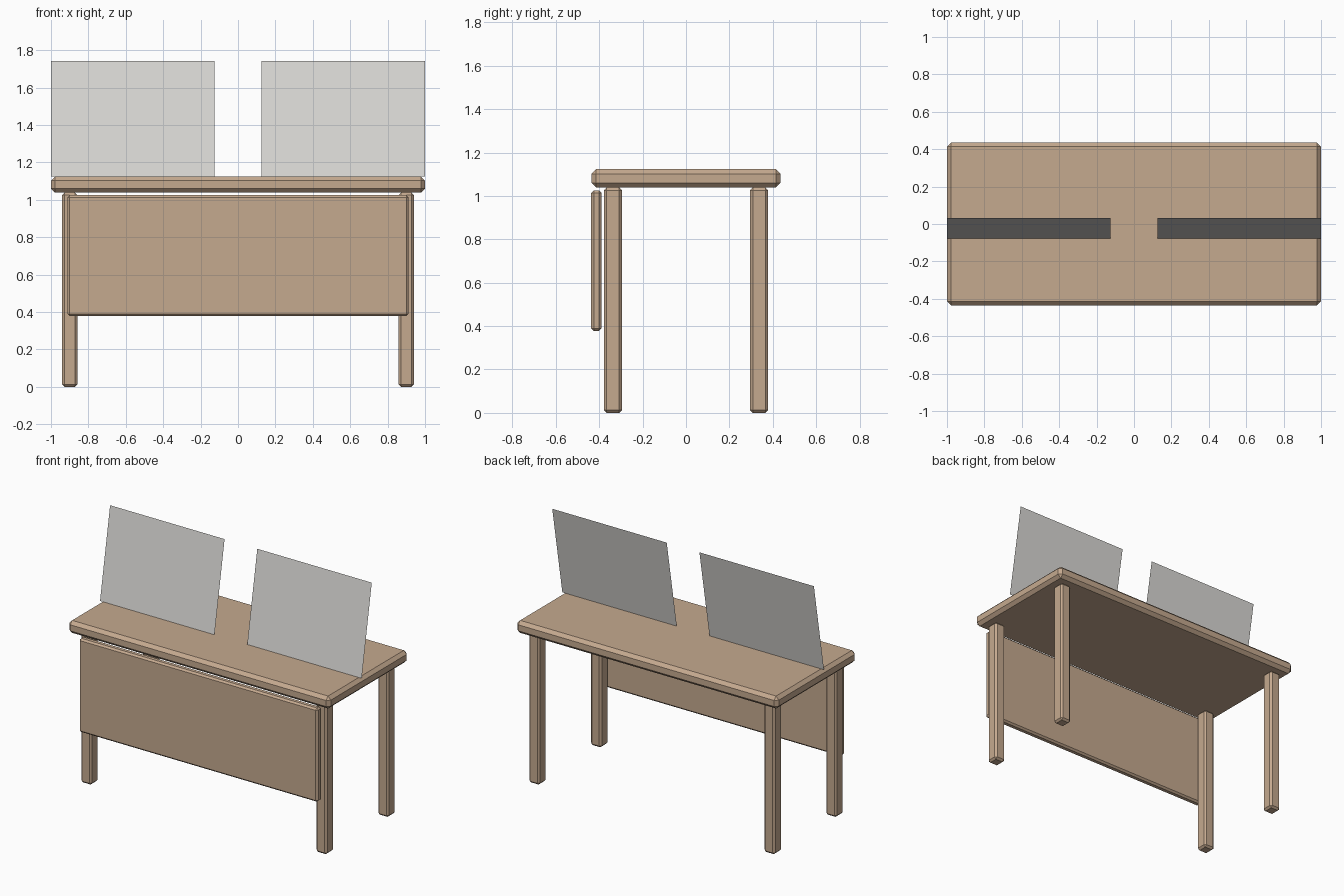
import bpy, bmesh

if "Cube" in bpy.data.objects:
    bpy.data.objects.remove(bpy.data.objects["Cube"])


def material(name, rgb):
    m = bpy.data.materials.new(name)
    m.diffuse_color = (*rgb, 1)
    m.use_nodes = True
    m.node_tree.nodes["Principled BSDF"].inputs["Base Color"].default_value = m.diffuse_color
    return m


wood = material("tan wood", (0.56, 0.40, 0.275))
grey = material("light grey", (0.70, 0.69, 0.665))


def add_object(name, bm, mat):
    mesh = bpy.data.meshes.new(name)
    bm.to_mesh(mesh)
    bm.free()
    mesh.materials.append(mat)
    obj = bpy.data.objects.new(name, mesh)
    bpy.context.collection.objects.link(obj)
    return obj


def chamfered_box(name, low, high, chamfer):
    """Box between two corners with flat chamfered edges."""
    bm = bmesh.new()
    bmesh.ops.create_cube(bm, size=1)
    for v in bm.verts:
        v.co = [(a + b) / 2 + c * (b - a) for a, b, c in zip(low, high, v.co)]
    bmesh.ops.bevel(bm, geom=bm.edges[:], offset=chamfer, segments=1,
                    profile=0.5, affect='EDGES')
    return add_object(name, bm, wood)


# Tabletop
chamfered_box("tabletop", (-1, -0.436, 1.038), (1, 0.436, 1.124), 0.022)

# Four legs
for sx, side in ((-1, "left"), (1, "right")):
    for sy, end in ((-1, "front"), (1, "back")):
        x, y = sx * 0.899, sy * 0.337
        chamfered_box(f"{end}_{side}_leg", (x - 0.041, y - 0.042, 0),
                      (x + 0.041, y + 0.042, 1.038), 0.013)

# Modesty panel hanging in front of the legs
chamfered_box("front_panel", (-0.912, -0.437, 0.378), (0.912, -0.389, 1.025), 0.012)

# Thin screens leaning back on the tabletop
for name, x0, x1 in (("left_screen", -1, -0.125), ("right_screen", 0.125, 1)):
    bm = bmesh.new()
    corners = ((x0, -0.078, 1.124), (x1, -0.078, 1.124),
               (x1, 0.032, 1.743), (x0, 0.032, 1.743))
    bm.faces.new([bm.verts.new(c) for c in corners])
    add_object(name, bm, grey)
